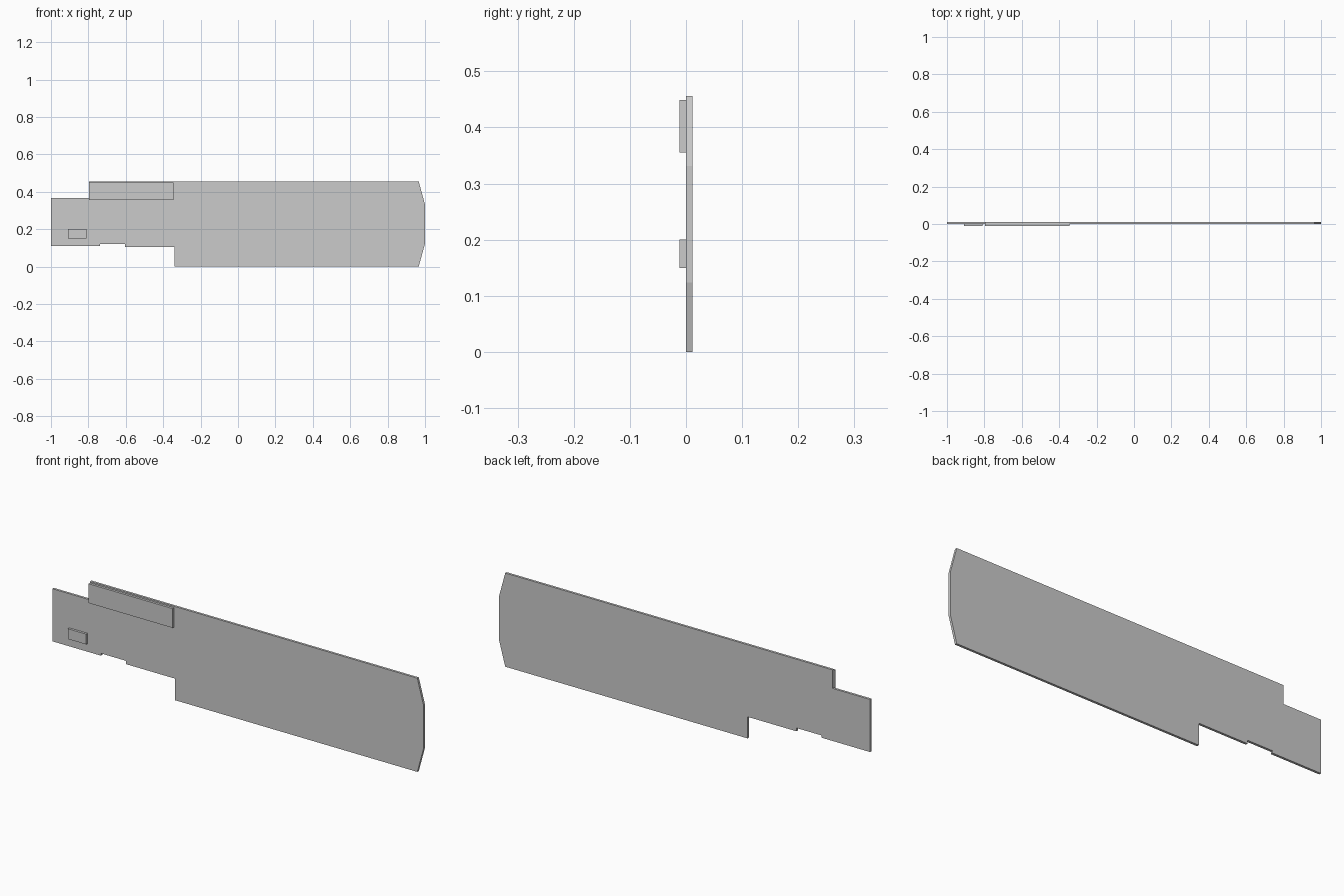
import bpy
import bmesh

if "Cube" in bpy.data.objects:
    bpy.data.objects.remove(bpy.data.objects["Cube"])

T = 0.0115  # thickness of the plate and of the raised pads


def extruded(name, profile, y_front, y_back):
    """Extrude an x/z outline along y into a closed flat-shaded solid."""
    bm = bmesh.new()
    face = bm.faces.new([bm.verts.new((x, y_front, z)) for x, z in profile])
    res = bmesh.ops.extrude_face_region(bm, geom=[face])
    moved = [v for v in res["geom"] if isinstance(v, bmesh.types.BMVert)]
    bmesh.ops.translate(bm, verts=moved, vec=(0, y_back - y_front, 0))
    bmesh.ops.recalc_face_normals(bm, faces=bm.faces)
    mesh = bpy.data.meshes.new(name)
    bm.to_mesh(mesh)
    bm.free()
    obj = bpy.data.objects.new(name, mesh)
    bpy.context.collection.objects.link(obj)
    return obj


def rect(x0, x1, z0, z1):
    return [(x0, z0), (x1, z0), (x1, z1), (x0, z1)]


# Main plate: stepped tab on the left, chamfered end on the right
plate_outline = [
    (-1.0, 0.11), (-0.739, 0.11), (-0.739, 0.121), (-0.603, 0.121),
    (-0.603, 0.105), (-0.34, 0.105), (-0.34, 0.0), (0.966, 0.0),
    (1.0, 0.124), (1.0, 0.331), (0.966, 0.456), (-0.797, 0.456),
    (-0.797, 0.366), (-1.0, 0.366),
]
extruded("plate", plate_outline, 0.0, T)

# Raised pads on the front face
extruded("long_pad", rect(-0.797, -0.344, 0.355, 0.449), -T, 0.0)
extruded("small_pad", rect(-0.909, -0.81, 0.15, 0.2), -T, 0.0)
